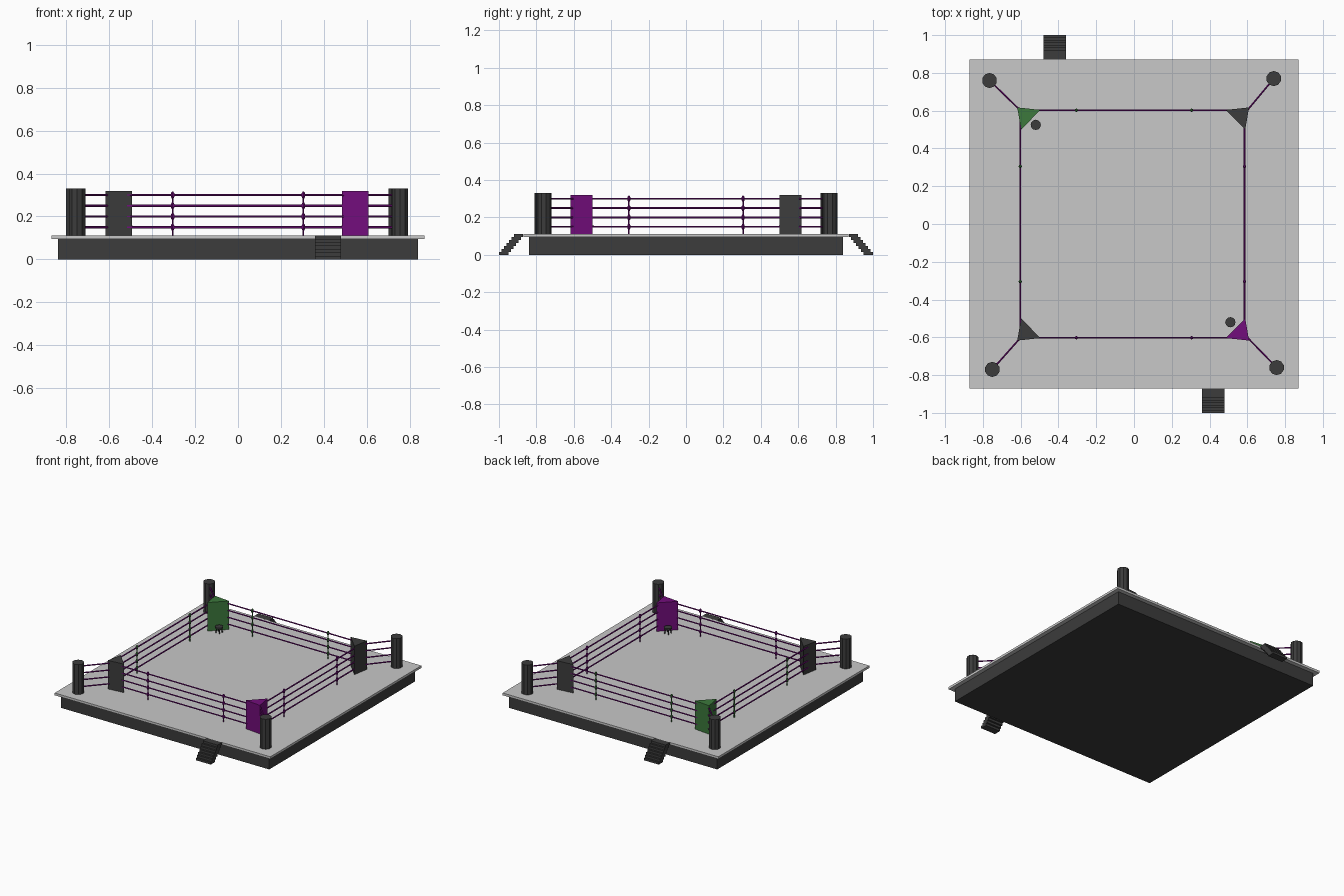
import bpy
from math import cos, sin, tau
from mathutils import Vector

cube = bpy.data.objects.get("Cube")
if cube:
    bpy.data.objects.remove(cube, do_unlink=True)


def material(name, rgb):
    m = bpy.data.materials.new(name)
    m.use_nodes = True
    m.diffuse_color = (*rgb, 1)
    m.node_tree.nodes["Principled BSDF"].inputs["Base Color"].default_value = (*rgb, 1)
    return m


DARK = material("charcoal", (0.045, 0.045, 0.045))
CANVAS = material("light grey canvas", (0.58, 0.58, 0.58))
PURPLE = material("purple", (0.17, 0.004, 0.2))
GREEN = material("green", (0.045, 0.19, 0.045))


def finish(ob, name, mat, smooth=False):
    ob.name = name
    ob.data.materials.append(mat)
    if smooth:
        bpy.ops.object.shade_smooth_by_angle()
    return ob


def box(name, mat, low, high):
    low, high = Vector(low), Vector(high)
    bpy.ops.mesh.primitive_cube_add(size=1, location=(low + high) / 2)
    ob = bpy.context.object
    ob.scale = high - low
    return finish(ob, name, mat)


def rod(name, mat, a, b, r, sides=6):
    a, b = Vector(a), Vector(b)
    bpy.ops.mesh.primitive_cylinder_add(vertices=sides, radius=r, depth=(b - a).length,
                                        location=(a + b) / 2)
    ob = bpy.context.object
    ob.rotation_mode = 'QUATERNION'
    ob.rotation_quaternion = (b - a).to_track_quat('Z', 'Y')
    return finish(ob, name, mat, smooth=True)


def prism(name, mat, outline, z0, z1):
    n = len(outline)
    verts = [(x, y, z) for z in (z0, z1) for x, y in outline]
    faces = [range(n)[::-1], range(n, 2 * n)]
    faces += [(i, (i + 1) % n, (i + 1) % n + n, i + n) for i in range(n)]
    me = bpy.data.meshes.new(name)
    me.from_pydata(verts, [], [tuple(f) for f in faces])
    ob = bpy.data.objects.new(name, me)
    bpy.context.collection.objects.link(ob)
    return finish(ob, name, mat)


FLOOR = 0.112
ROPES = (0.15, 0.2, 0.25, 0.3)
EAST, SIDE = 0.585, 0.602

# Platform
box("platform_base", DARK, (-0.84, -0.84, 0), (0.84, 0.84, 0.095))
box("canvas_floor", CANVAS, (-0.87, -0.87, 0.095), (0.87, 0.87, FLOOR))

# Stairs, front and back, turned half way round from each other
STEPS = 7
for s, label in ((1, "front"), (-1, "back")):
    for i in range(STEPS):
        y = -1 + i * 0.0133
        xs = sorted((s * 0.36, s * 0.48))
        ys = sorted((s * y, s * (y + 0.05)))
        box(f"{label}_stair_{i + 1}", DARK, (xs[0], ys[0], i * 0.016),
            (xs[1], ys[1], (i + 1) * 0.016))

# Corners: post, triangular pad and ropes tying them together
corners = {
    "front_left": (1, -1, (0.755, -0.76), PURPLE),
    "back_left": (1, 1, (0.74, 0.77), DARK),
    "back_right": (-1, 1, (-0.765, 0.76), GREEN),
    "front_right": (-1, -1, (-0.75, -0.77), DARK),
}
for label, (sx, sy, post, mat) in corners.items():
    rod(f"{label}_post", DARK, (*post, FLOOR), (*post, 0.33), 0.04, 10)
    shift = -0.009 if sx > 0 else 0
    outline = [(sx * x + shift, sy * y)
               for x, y in ((0.618, 0.617), (0.495, 0.604), (0.598, 0.5))]
    if sx * sy < 0:
        outline.reverse()
    prism(f"{label}_corner_pad", mat, outline, FLOOR, 0.32)
    for i, z in enumerate(ROPES):
        rod(f"{label}_stay_rope_{i + 1}", PURPLE,
            (sx * 0.59, sy * 0.59, z), (*post, z), 0.005)

# Rope runs with vertical ties on all four sides
sides = {
    "front": ((-SIDE, -SIDE), (EAST, -SIDE), PURPLE),
    "left": ((EAST, -SIDE), (EAST, SIDE), PURPLE),
    "back": ((EAST, SIDE), (-SIDE, SIDE), GREEN),
    "right": ((-SIDE, SIDE), (-SIDE, -SIDE), GREEN),
}
for label, (a, b, tie_mat) in sides.items():
    for i, z in enumerate(ROPES):
        rod(f"{label}_rope_{i + 1}", PURPLE, (*a, z), (*b, z), 0.005)
    along_x = a[1] == b[1]
    for j, t in enumerate((-0.305, 0.305)):
        x, y = (t, a[1]) if along_x else (a[0], t)
        rod(f"{label}_tie_{j + 1}", tie_mat, (x, y, FLOOR), (x, y, 0.31), 0.004)
        for z in ROPES:
            bpy.ops.mesh.primitive_uv_sphere_add(segments=8, ring_count=6, radius=1,
                                                 location=(x, y, z))
            knot = bpy.context.object
            knot.scale = (0.009, 0.009, 0.017)
            finish(knot, f"{label}_tie_knot", tie_mat, smooth=True)

# Corner stools
for label, x, y in (("front_left", 0.51, -0.52), ("back_right", -0.52, 0.525)):
    rod(f"{label}_stool_seat", DARK, (x, y, 0.147), (x, y, 0.158), 0.027, 12)
    for k in range(4):
        c, s = cos(tau * (k + 0.5) / 4), sin(tau * (k + 0.5) / 4)
        rod(f"{label}_stool_leg_{k + 1}", DARK, (x + 0.022 * c, y + 0.022 * s, FLOOR),
            (x + 0.016 * c, y + 0.016 * s, 0.15), 0.004)
